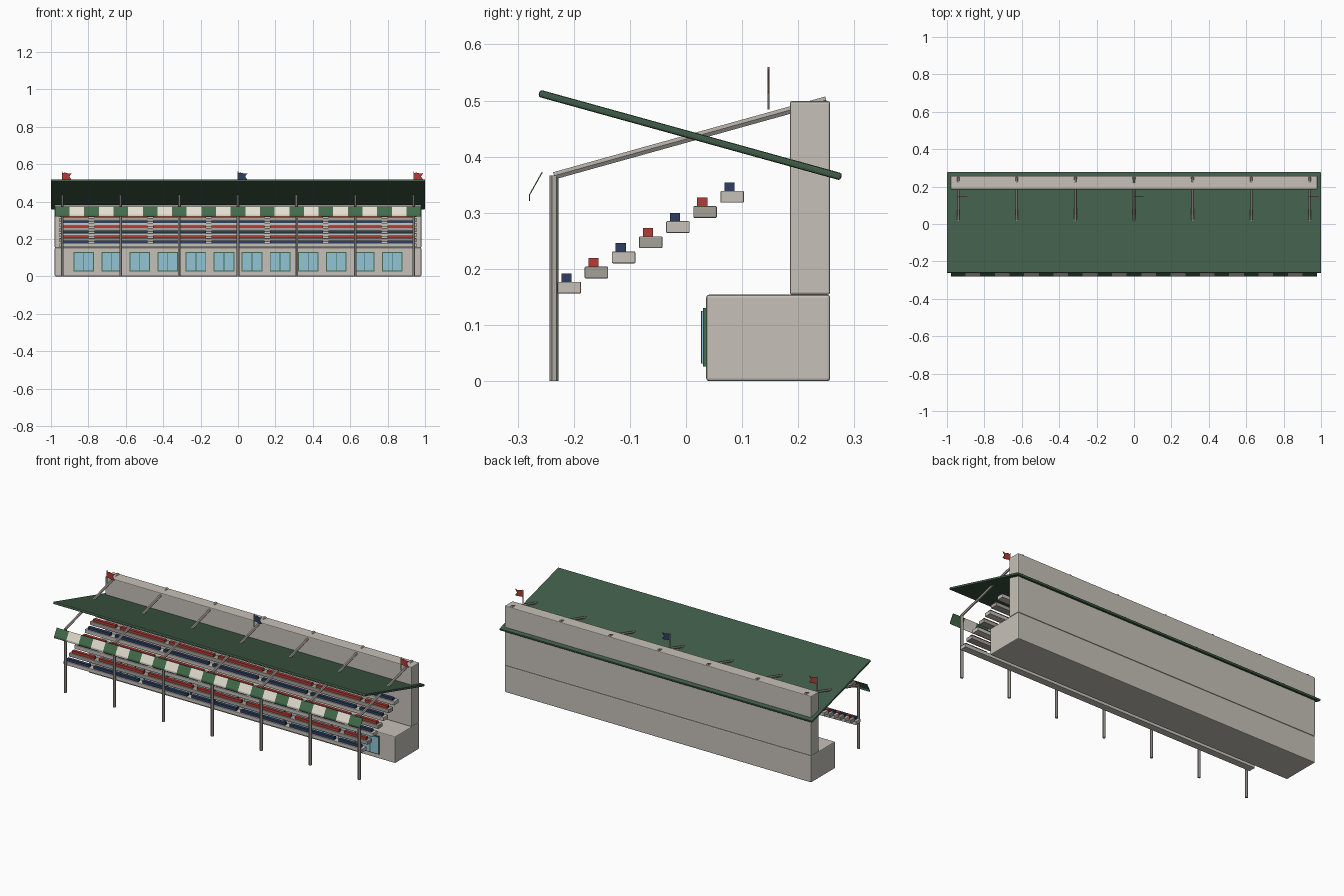
import bpy, bmesh, math
from mathutils import Vector

cube = bpy.data.objects.get("Cube")
if cube:
    bpy.data.objects.remove(cube, do_unlink=True)


def material(name, r, g, b):
    lin = [((c / 255 + 0.055) / 1.055) ** 2.4 for c in (r, g, b)] + [1]
    m = bpy.data.materials.new(name)
    m.use_nodes = True
    m.diffuse_color = lin
    m.node_tree.nodes["Principled BSDF"].inputs["Base Color"].default_value = lin
    return m


concrete = material("pale concrete", 198, 193, 184)
dark_concrete = material("dark concrete", 165, 161, 152)
steel = material("grey steel", 172, 167, 160)
roof_green = material("roof green", 64, 92, 72)
trim_green = material("trim green", 66, 108, 76)
cream = material("cream canvas", 226, 221, 208)
red = material("seat red", 178, 60, 54)
navy = material("seat navy", 46, 62, 98)
glass = material("window glass", 146, 196, 214)


def finish(name, bm, mats):
    bmesh.ops.recalc_face_normals(bm, faces=bm.faces)
    me = bpy.data.meshes.new(name)
    bm.to_mesh(me)
    bm.free()
    for m in mats:
        me.materials.append(m)
    ob = bpy.data.objects.new(name, me)
    bpy.context.collection.objects.link(ob)
    return ob


def add_box(bm, lo, hi):
    made = bmesh.ops.create_cube(bm, size=1)["verts"]
    for v in made:
        v.co = Vector(l + (c + 0.5) * (h - l) for l, h, c in zip(lo, hi, v.co))


def boxes(name, mat, spans, bevel=0):
    bm = bmesh.new()
    for lo, hi in spans:
        add_box(bm, lo, hi)
    ob = finish(name, bm, [mat])
    if bevel:
        mod = ob.modifiers.new("soft_edges", "BEVEL")
        mod.width = bevel
        mod.segments = 2
    return ob


def rod(name, mat, a, b, radius, sides=6):
    a, b = Vector(a), Vector(b)
    bm = bmesh.new()
    bmesh.ops.create_cone(bm, cap_ends=True, segments=sides, radius1=radius,
                          radius2=radius, depth=(b - a).length)
    ob = finish(name, bm, [mat])
    ob.location = (a + b) / 2
    ob.rotation_euler = (-math.atan2(b.y - a.y, b.z - a.z), 0, 0)
    return ob


BAY = 0.3133
post_xs = [BAY * i for i in range(-3, 4)]

# Lower building and rear wall
boxes("lower_building", concrete, [((-0.98, 0.036, 0), (0.98, 0.257, 0.154))], 0.005)
boxes("rear_wall", concrete, [((-0.98, 0.185, 0.154), (0.98, 0.257, 0.499))], 0.004)

# Windows: frame, glass and centre mullion
window_xs = [0.15 * (i - 5.5) for i in range(12)]
boxes("window_frames", trim_green,
      [((x - 0.055, 0.03, 0.026), (x + 0.055, 0.038, 0.13)) for x in window_xs])
boxes("window_glass", glass,
      [((x - 0.05, 0.0275, 0.031), (x + 0.05, 0.032, 0.125)) for x in window_xs])
boxes("window_mullions", trim_green,
      [((x - 0.002, 0.027, 0.031), (x + 0.002, 0.032, 0.125)) for x in window_xs])

# Stepped terraces with seat benches split by aisles
aisles = [BAY * (i - 2.5) for i in range(6)]
starts = [-0.94] + [x + 0.015 for x in aisles]
ends = [x - 0.015 for x in aisles] + [0.94]
for row in range(7):
    y = -0.208 + row * 0.0484
    z = 0.156 + row * 0.027
    odd = row % 2
    boxes(f"terrace_step_{row + 1}", dark_concrete if odd else concrete,
          [((-0.955, y - 0.021, z), (0.955, y + 0.021, z + 0.021))], 0.002)
    boxes(f"seat_row_{row + 1}", red if odd else navy,
          [((a, y - 0.014, z + 0.021), (b, y + 0.004, z + 0.036))
           for a, b in zip(starts, ends)])

# Posts and rafters
for i, x in enumerate(post_xs):
    rod(f"post_{i + 1}", steel, (x, -0.235, 0), (x, -0.235, 0.366), 0.008)
    rafter = rod(f"rafter_{i + 1}", steel, (x, -0.235, 0.366), (x, 0.25, 0.501), 0.0075)
    # turn each rafter so a flat face points up
    rafter.data.transform(rafter.matrix_world.Rotation(math.pi / 6, 4, "Z"))

# Sloping roof slab
front, back = Vector((0, -0.258, 0.512)), Vector((0, 0.273, 0.365))
half = (back - front).length / 2
roof = boxes("roof", roof_green, [((-1, -half - 0.004, -0.0065), (1, half + 0.004, 0.0065))], 0.004)
roof.location = (front + back) / 2
roof.rotation_euler.x = math.atan2(back.z - front.z, back.y - front.y)

# Striped awning along the front
profile = [(-0.257, 0.373), (-0.28, 0.332), (-0.28, 0.321)]
stripes = 25
bm = bmesh.new()
columns = [[bm.verts.new((BAY / 4 * (i - stripes / 2), y, z)) for y, z in profile]
           for i in range(stripes + 1)]
for i in range(stripes):
    for j in range(2):
        face = bm.faces.new((columns[i][j], columns[i][j + 1],
                             columns[i + 1][j + 1], columns[i + 1][j]))
        face.material_index = i % 2
awning = finish("awning", bm, [trim_green, cream])
awning.modifiers.new("canvas", "SOLIDIFY").thickness = 0.002

# Flags on poles, each a waving strip with a notched end
for name, x, mat in (("right", -0.94, red), ("middle", 0, navy), ("left", 0.94, red)):
    rod(f"flagpole_{name}", steel, (x, 0.147, 0.484), (x, 0.147, 0.56), 0.002)
    bm = bmesh.new()
    cols = []
    for k in range(5):
        wave = 0.003 * math.sin(k * math.pi / 2)
        notch = 0.012 if k == 4 else 0
        cols.append([bm.verts.new((x + 0.0125 * k - d * notch, 0.147, z + wave))
                     for z, d in ((0.516, 0), (0.534, 1), (0.552, 0))])
    for a, b in zip(cols, cols[1:]):
        for j in range(2):
            bm.faces.new((a[j], b[j], b[j + 1], a[j + 1]))
    flag = finish(f"flag_{name}", bm, [mat])
    flag.modifiers.new("cloth", "SOLIDIFY").thickness = 0.002
